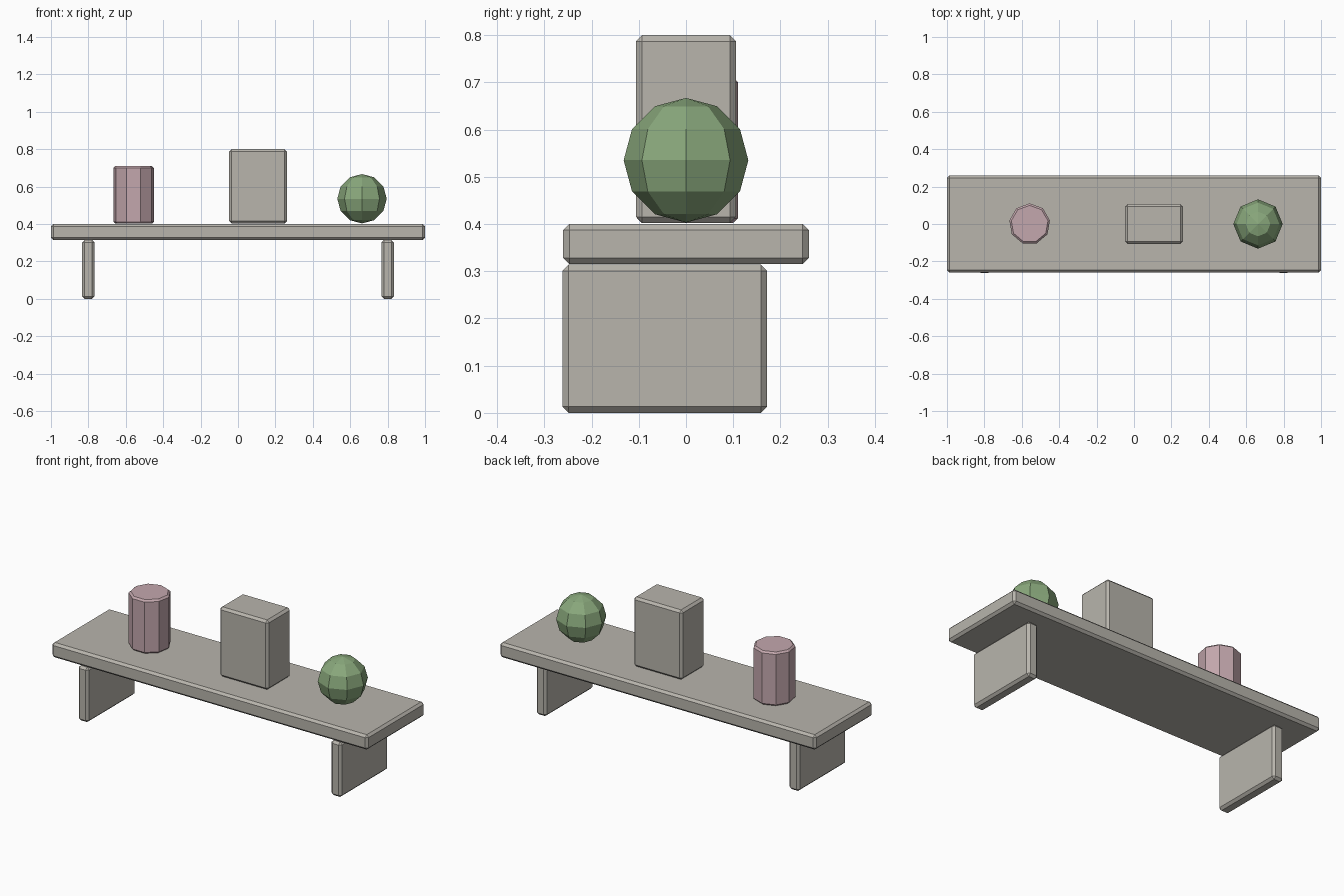
import bpy
import math

cube = bpy.data.objects.get("Cube")
if cube:
    bpy.data.objects.remove(cube, do_unlink=True)


def material(name, rgb):
    mat = bpy.data.materials.new(name)
    mat.use_nodes = True
    color = (*rgb, 1)
    mat.diffuse_color = color
    mat.node_tree.nodes["Principled BSDF"].inputs["Base Color"].default_value = color
    return mat


def finish(name, mat, bevel=0):
    obj = bpy.context.object
    obj.name = name
    obj.data.materials.append(mat)
    if bevel:
        mod = obj.modifiers.new("chamfer", "BEVEL")
        mod.width = bevel
        mod.segments = 1
        mod.limit_method = "ANGLE"
        mod.angle_limit = math.radians(60)
    return obj


def box(name, low, high, mat, bevel=0.013):
    """Chamfered box between two opposite corners."""
    center = [(a + b) / 2 for a, b in zip(low, high)]
    bpy.ops.mesh.primitive_cube_add(size=1, location=center)
    bpy.context.object.scale = [b - a for a, b in zip(low, high)]
    bpy.ops.object.transform_apply(location=False, rotation=False, scale=True)
    return finish(name, mat, bevel)


stone = material("warm grey", (0.48, 0.46, 0.415))
pink = material("dusty pink", (0.55, 0.39, 0.42))
green = material("leaf green", (0.25, 0.39, 0.2))

# Bench top and its two supports
box("bench_top", (-1, -0.26, 0.315), (1, 0.26, 0.4), stone)
for name, x in (("right_support", -0.8), ("left_support", 0.8)):
    box(name, (x - 0.033, -0.262, 0), (x + 0.033, 0.172, 0.314), stone)

# Objects standing on the bench
box("block", (-0.047, -0.106, 0.402), (0.262, 0.106, 0.8), stone)

bpy.ops.mesh.primitive_cylinder_add(
    vertices=9, radius=0.11, depth=0.308, location=(-0.558, 0, 0.556))
finish("pot", pink, 0.01)

bpy.ops.mesh.primitive_uv_sphere_add(
    segments=8, ring_count=6, radius=0.132, location=(0.663, 0, 0.535))
finish("ball", green)
